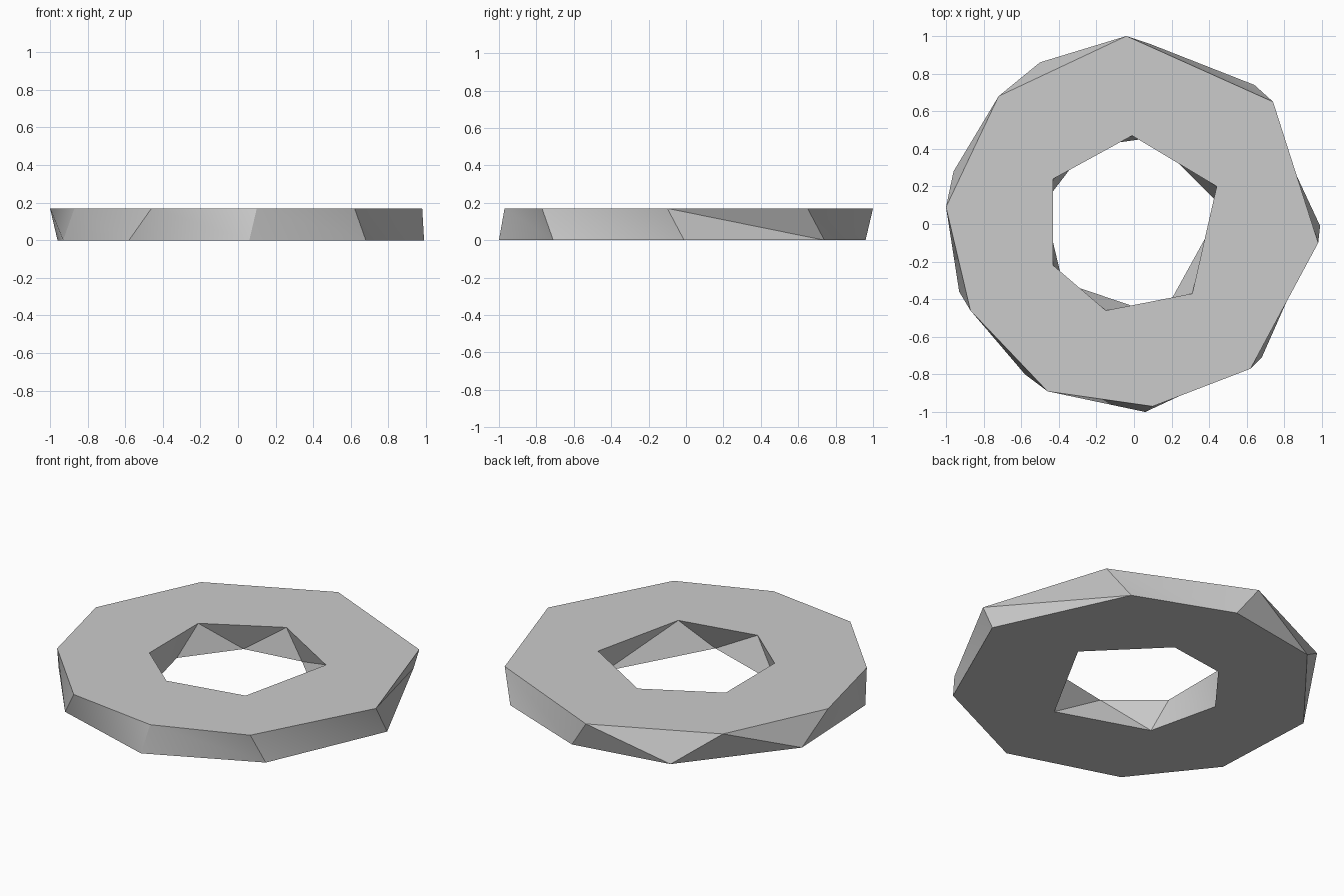
import bpy
import bmesh
import math

default_cube = bpy.data.objects.get("Cube")
if default_cube:
    bpy.data.objects.remove(default_cube, do_unlink=True)

HEIGHT = 0.17

# Outlines run counterclockwise; matching entries of top and bottom are paired
OUTER_TOP = [(.98, -.1), (.74, .65), (-.04, 1), (-.72, .68), (-1, .09),
             (-.87, -.46), (-.46, -.89), (.1, -.97), (.62, -.77)]
OUTER_BOTTOM = [(.99, -.01), (.64, .74), (.08, .96), (-.5, .86), (-.96, .28),
                (-.93, -.36), (-.58, -.8), (.06, -1), (.68, -.71)]
HOLE_TOP = [(.44, .2), (-.01, .47), (-.43, .24), (-.43, -.22),
            (-.15, -.46), (.31, -.37)]
HOLE_BOTTOM = [(.47, .09), (.1, .46), (-.25, .41), (-.48, .11),
               (-.38, -.31), (.15, -.49)]


def make_material(name, colour):
    material = bpy.data.materials.new(name)
    material.use_nodes = True
    material.diffuse_color = colour
    shader = next(n for n in material.node_tree.nodes if n.type == 'BSDF_PRINCIPLED')
    shader.inputs["Base Color"].default_value = colour
    return material


def add_ring(bm, outline, z):
    """Add one closed outline at a height."""
    return [bm.verts.new((x, y, z)) for x, y in outline]


def add_wall(bm, top, bottom):
    """Join two outlines with a band of slanted triangles."""
    count = len(top)
    for i in range(count):
        j = (i + 1) % count
        bm.faces.new((bottom[i], bottom[j], top[i]))
        bm.faces.new((top[i], bottom[j], top[j]))


def fill_cap(bm, outer, hole):
    """Fill the flat area between an outer outline and its hole."""
    edges = []
    for ring in (outer, hole):
        for i, vert in enumerate(ring):
            edges.append(bm.edges.get((ring[i - 1], vert)))
    bmesh.ops.triangle_fill(bm, use_beauty=True, use_dissolve=False, edges=edges)


bm = bmesh.new()
outer_top = add_ring(bm, OUTER_TOP, HEIGHT)
outer_bottom = add_ring(bm, OUTER_BOTTOM, 0)
hole_top = add_ring(bm, HOLE_TOP, HEIGHT)
hole_bottom = add_ring(bm, HOLE_BOTTOM, 0)

# Rim and hole walls
add_wall(bm, outer_top, outer_bottom)
add_wall(bm, hole_top, hole_bottom)

# Flat top and underside
fill_cap(bm, outer_top, hole_top)
fill_cap(bm, outer_bottom, hole_bottom)
bmesh.ops.recalc_face_normals(bm, faces=bm.faces)

mesh = bpy.data.meshes.new("stone_ring")
bm.to_mesh(mesh)
bm.free()
mesh.materials.append(make_material("stone grey", (0.6, 0.6, 0.6, 1)))

ring = bpy.data.objects.new("stone_ring", mesh)
bpy.context.collection.objects.link(ring)

# Soft shading across shallow bends, crisp elsewhere
bpy.ops.object.select_all(action='DESELECT')
ring.select_set(True)
bpy.context.view_layer.objects.active = ring
bpy.ops.object.shade_smooth_by_angle(angle=math.radians(30))
